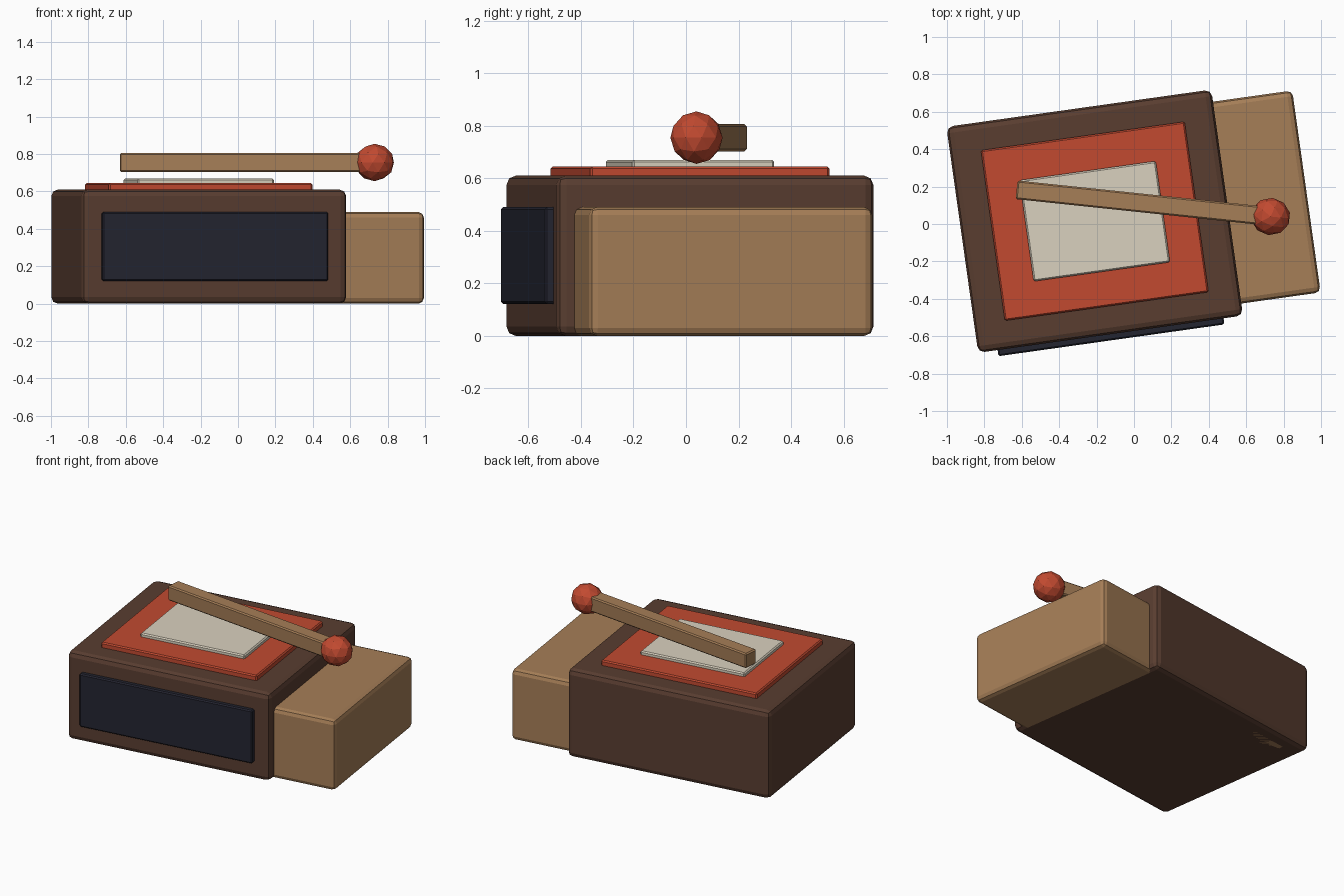
import bpy
import math
from mathutils import Matrix

if "Cube" in bpy.data.objects:
    bpy.data.objects.remove(bpy.data.objects["Cube"])

TURN = math.radians(8)          # whole box is turned on the ground
CENTRE = (-0.21, 0.015)


def material(name, rgb):
    m = bpy.data.materials.new(name)
    m.diffuse_color = (*rgb, 1)
    m.use_nodes = True
    m.node_tree.nodes["Principled BSDF"].inputs["Base Color"].default_value = m.diffuse_color
    return m


BROWN = material("dark brown", (0.100, 0.047, 0.030))
TAN = material("tan wood", (0.380, 0.209, 0.095))
RED = material("brick red", (0.539, 0.068, 0.030))
CREAM = material("cream", (0.70, 0.64, 0.52))
NAVY = material("dark navy", (0.017, 0.018, 0.030))


def block(name, mat, lo, hi, bevel, segments=1, origin=CENTRE, angle=TURN):
    """Bevelled box from local corner lo to hi, turned about origin."""
    bpy.ops.mesh.primitive_cube_add(size=1)
    ob = bpy.context.object
    ob.name = name
    size = [b - a for a, b in zip(lo, hi)]
    mid = [(a + b) / 2 for a, b in zip(lo, hi)]
    ob.data.transform(Matrix.Translation(mid) @ Matrix.Diagonal((*size, 1)))
    ob.location = (*origin, 0)
    ob.rotation_euler.z = angle
    ob.data.materials.append(mat)
    mod = ob.modifiers.new("rounded edges", 'BEVEL')
    mod.width = bevel
    mod.segments = segments
    return ob


# Sleeve and the tray sliding out of it
block("sleeve", BROWN, (-0.715, -0.61, 0), (0.715, 0.61, 0.61), 0.035, 2)
block("tray", TAN, (-0.60, -0.545, 0), (1.143, 0.545, 0.49), 0.03, 2)

# Striking strip on the front side
block("striking_strip", NAVY, (-0.61, -0.643, 0.122), (0.61, -0.59, 0.49), 0.008)

# Stacked label plates on top
block("label_border", RED, (-0.55, -0.46, 0.60), (0.55, 0.46, 0.645), 0.008)
block("label_panel", CREAM, (-0.368, -0.273, 0.635), (0.368, 0.273, 0.67), 0.008)

# Match lying across the top
HEAD = (0.73, 0.04)
LEAN = math.radians(-6)
block("match_stick", TAN, (-1.365, -0.05, 0.703), (0, 0.05, 0.806), 0.008,
      origin=HEAD, angle=LEAN)
bpy.ops.mesh.primitive_ico_sphere_add(subdivisions=2, radius=0.1,
                                      location=(*HEAD, 0.755),
                                      rotation=(0, 0, LEAN))
head = bpy.context.object
head.name = "match_head"
head.scale = (1.06, 1.0, 1.0)
head.data.materials.append(RED)
